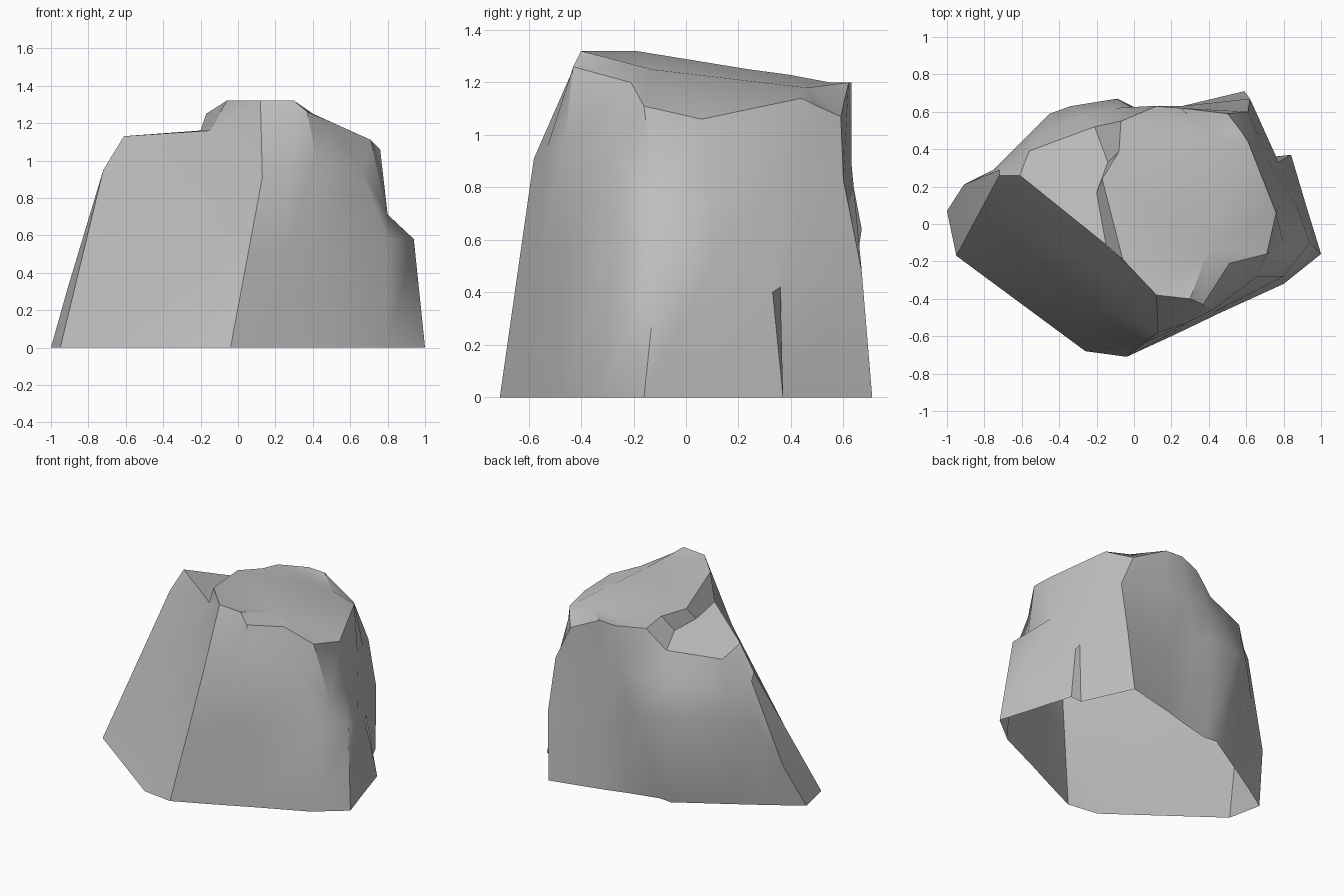
import bpy
import bmesh
import math
from mathutils import Vector

default_cube = bpy.data.objects.get("Cube")
if default_cube:
    bpy.data.objects.remove(default_cube, do_unlink=True)


def make_material(name, colour):
    material = bpy.data.materials.new(name)
    material.use_nodes = True
    material.diffuse_color = colour
    shader = material.node_tree.nodes["Principled BSDF"]
    shader.inputs["Base Color"].default_value = colour
    shader.inputs["Roughness"].default_value = 0.9
    return material


# Ground outline, running anticlockwise from the front right corner
foot_outline = [
    (-.95, -.17), (-.26, -.68), (-.04, -.71), (.2, -.6), (.45, -.48),
    (.8, -.32), (1, -.16), (.92, .1), (.84, .37), (.75, .36), (.59, .71),
    (.22, .62), (.05, .57), (-.16, .52), (-.25, .53), (-.55, .35),
    (-.78, .21), (-1, .07),
]

# Upper body outline, just below the broken top
shoulder_outline = [
    (-.72, .26, .95), (-.19, -.25, .95), (.13, -.58, .91), (.28, -.53, .95),
    (.42, -.46, 1), (.66, -.28, .95), (.8, -.11, .71), (.78, .1, .73),
    (.71, .34, .82), (.67, .46, .83), (.61, .6, .83), (.25, .63, .9),
    (.08, .63, .9), (-.1, .62, .9), (-.28, .58, .88), (-.5, .48, .88),
    (-.61, .4, .81), (-.72, .29, .9),
]

# Edge of the top, including the lower ledge on the right
rim_outline = [
    (-.61, .26, 1.13), (-.15, -.11, 1.16), (.12, -.38, 1.32),
    (.3, -.4, 1.32), (.37, -.43, 1.26), (.51, -.21, 1.2),
    (.71, -.16, 1.11), (.76, .06, 1.06), (.61, .44, 1.14),
    (.57, .5, 1.11), (.5, .59, 1.07), (.25, .62, 1.2), (.12, .63, 1.2),
    (-.07, .55, 1.2), (-.21, .52, 1.07), (-.4, .45, 1.06),
    (-.56, .39, 1.05), (-.6, .29, 1.11),
]

# Waist bulges on the left side and the back that break the straight slope
waist_bulges = {
    5: (.8, -.28, .58),
    6: (.94, -.1, .58),
    7: (.87, .1, .5),
    8: (.77, .33, .4),
    9: (.76, .36, .42),
    10: (.62, .67, .48),
    12: (.01, .62, .62),
    13: (-.09, .67, .64),
    14: (-.34, .63, .65),
    15: (-.45, .59, .66),
    16: (-.75, .29, .6),
    17: (-.91, .21, .32),
}


def waist_between(feet, shoulders):
    """Slope the waist from foot to shoulder, then apply the bulges."""
    outline = []
    for index, (low, high) in enumerate(zip(feet, shoulders)):
        middle = Vector(low).lerp(Vector(high), .54)
        outline.append(waist_bulges.get(index, middle))
    return outline


def add_ring(mesh, outline):
    return [mesh.verts.new(point) for point in outline]


def bridge(mesh, lower, upper):
    """Join two matching rings with quads."""
    count = len(lower)
    for index in range(count):
        following = (index + 1) % count
        mesh.faces.new((lower[index], lower[following],
                        upper[following], upper[index]))


def fan(mesh, hub, chain):
    """Join a chain of points to one hub with triangles."""
    for first, second in zip(chain, chain[1:]):
        mesh.faces.new((first, second, hub))


def build_boulder():
    mesh = bmesh.new()
    feet = [(x, y, 0) for x, y in foot_outline]

    # Sloping sides, left open underneath
    foot = add_ring(mesh, feet)
    waist = add_ring(mesh, waist_between(feet, shoulder_outline))
    shoulder = add_ring(mesh, shoulder_outline)
    rim = add_ring(mesh, rim_outline)
    for lower, upper in ((foot, waist), (waist, shoulder), (shoulder, rim)):
        bridge(mesh, lower, upper)

    # Step between the ledge and the high top
    peak, brow, nook = add_ring(mesh, [(-.06, -.19, 1.32), (-.17, .24, 1.25),
                                       (-.08, .39, 1.23)])
    step_top = [peak, brow, nook, rim[13]]
    step_inner = add_ring(mesh, [(-.2, .17, 1.16), (-.14, .33, 1.12)])
    step_bottom = [rim[1]] + step_inner + [rim[14]]
    for index in range(len(step_top) - 1):
        mesh.faces.new((step_bottom[index], step_top[index],
                        step_top[index + 1], step_bottom[index + 1]))
    mesh.faces.new((rim[1], rim[2], peak))

    # Lower ledge
    mesh.faces.new(step_bottom + rim[15:] + rim[:1])

    # High top, folded around a front and a back hub
    front_hub, back_hub = add_ring(mesh, [(.4, -.13, 1.25), (.42, .46, 1.18)])
    fan(mesh, front_hub, [brow, peak] + rim[2:9] + [back_hub, brow])
    fan(mesh, back_hub, rim[8:14] + [nook, brow])

    bmesh.ops.recalc_face_normals(mesh, faces=mesh.faces)
    data = bpy.data.meshes.new("boulder")
    mesh.to_mesh(data)
    mesh.free()
    boulder = bpy.data.objects.new("boulder", data)
    bpy.context.collection.objects.link(boulder)
    return boulder


boulder = build_boulder()
boulder.data.materials.append(make_material("stone_grey", (.52, .52, .52, 1)))

# Soft facets with sharp broken edges
bpy.ops.object.select_all(action="DESELECT")
boulder.select_set(True)
bpy.context.view_layer.objects.active = boulder
bpy.ops.object.shade_smooth_by_angle(angle=math.radians(36))
